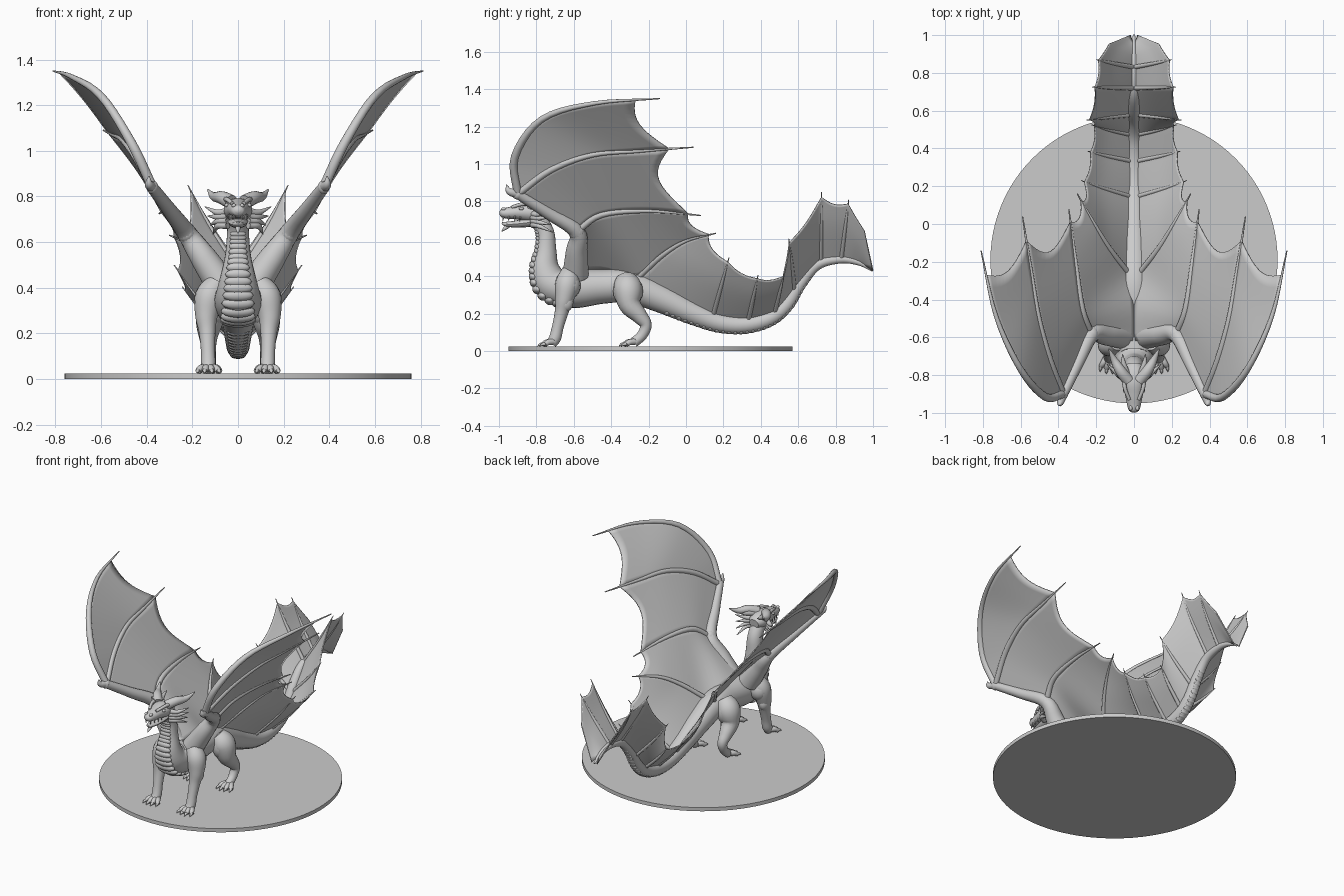
import bpy, bmesh, math
from mathutils import Vector, Matrix

cube = bpy.data.objects.get("Cube")
if cube:
    bpy.data.objects.remove(cube, do_unlink=True)

GREY = (0.6, 0.6, 0.6, 1)
stone = bpy.data.materials.new("stone grey")
stone.use_nodes = True
stone.diffuse_color = GREY
stone.node_tree.nodes["Principled BSDF"].inputs["Base Color"].default_value = GREY


def finish(name, bm, mirror=False, thickness=0, angle=50):
    """Turn a bmesh into a shaded object, with optional mirror and thickness."""
    bmesh.ops.recalc_face_normals(bm, faces=bm.faces)
    mesh = bpy.data.meshes.new(name)
    bm.to_mesh(mesh)
    bm.free()
    mesh.materials.append(stone)
    mesh.shade_smooth()
    mesh.set_sharp_from_angle(angle=math.radians(angle))
    obj = bpy.data.objects.new(name, mesh)
    bpy.context.collection.objects.link(obj)
    if thickness:
        solid = obj.modifiers.new("thickness", 'SOLIDIFY')
        solid.thickness = thickness
        solid.offset = 0
    if mirror:
        flip = obj.modifiers.new("mirror", 'MIRROR')
        flip.use_mirror_merge = False


def sample(path, t):
    """Smooth point on a path, t from start to end."""
    last = len(path) - 1
    s = min(max(t, 0), 1) * last
    i = min(int(s), last - 1)
    f = s - i
    b, c = Vector(path[i]), Vector(path[i + 1])
    a = Vector(path[i - 1]) if i else b * 2 - c
    d = Vector(path[i + 2]) if i + 2 <= last else c * 2 - b
    return 0.5 * (2 * b + (c - a) * f + (2 * a - 5 * b + 4 * c - d) * f ** 2
                  + (3 * b - a - 3 * c + d) * f ** 3)


def frame(path, t):
    """Centre, radius, sideways, belly and forward directions at t."""
    p = sample(path, t)
    fwd = (sample(path, t + 0.01) - sample(path, t - 0.01)).to_3d().normalized()
    side = Vector((1, 0, 0))
    side = (side - fwd * side.dot(fwd)).normalized()
    return p.to_3d(), max(p[3], 0.001), side, fwd.cross(side), fwd


def add_tube(bm, path, sides=12, per=5, squash=1):
    rings, count = [], (len(path) - 1) * per
    for k in range(count + 1):
        p, r, side, belly, _ = frame(path, k / count)
        angles = [math.tau * j / sides for j in range(sides)]
        rings.append([bm.verts.new(p + r * (side * math.cos(a) + belly * squash * math.sin(a)))
                      for a in angles])
    for low, high in zip(rings, rings[1:]):
        for j in range(sides):
            n = (j + 1) % sides
            bm.faces.new((low[j], low[n], high[n], high[j]))
    bm.faces.new(rings[0])
    bm.faces.new(rings[-1])


def tubes(name, paths, mirror=True, **options):
    bm = bmesh.new()
    for path in paths:
        add_tube(bm, path, **options)
    finish(name, bm, mirror)


def ball(bm, centre, size, axes=None):
    turn = Matrix(axes).transposed().to_4x4() if axes else Matrix()
    m = Matrix.Translation(centre) @ turn @ Matrix.Diagonal((*size, 1))
    bmesh.ops.create_uvsphere(bm, u_segments=16, v_segments=10, radius=1, matrix=m)


def balls(name, items):
    bm = bmesh.new()
    for centre, size in items:
        ball(bm, centre, size)
    finish(name, bm, True)


def taper(path, start, end):
    """Add a radius that stays full, then narrows to a point."""
    last = len(path) - 1
    return [(*p, start + (end - start) * (i / last) ** 2) for i, p in enumerate(path)]


def add_panel(bm, a, b, reach_a, reach_b, scoop, rows=20, cols=12):
    """Membrane stretched between two ribs with a scooped trailing edge."""
    grid = []
    for j in range(cols + 1):
        v = j / cols
        reach = reach_a + (reach_b - reach_a) * v - scoop * math.sin(math.pi * v)
        grid.append([bm.verts.new(sample(a, reach * i / rows).lerp(sample(b, reach * i / rows), v))
                     for i in range(rows + 1)])
    for one, two in zip(grid, grid[1:]):
        for i in range(rows):
            bm.faces.new((one[i], one[i + 1], two[i + 1], two[i]))


# Round base
bm = bmesh.new()
bmesh.ops.create_cone(bm, cap_ends=True, segments=96, radius1=0.76, radius2=0.76, depth=0.025,
                      matrix=Matrix.Translation((0, -0.19, 0.0125)))
finish("base_disc", bm, angle=30)

# Neck, torso and tail in one sweep: y, z, radius
spine = [(0, *p) for p in (
    (-.81, .73, .045), (-.755, .64, .048), (-.75, .54, .057), (-.755, .44, .08), (-.715, .36, .1),
    (-.6, .335, .105), (-.45, .345, .092), (-.3, .345, .088), (-.12, .275, .075), (.03, .205, .062),
    (.18, .15, .052), (.32, .14, .047), (.45, .175, .042), (.54, .25, .038), (.61, .36, .034),
    (.7, .46, .028), (.82, .49, .022), (.92, .475, .016), (1, .43, .006))]
tubes("body_neck_tail", [spine], mirror=False, sides=24)

# Overlapping belly plates on the neck front and tail underside
bm = bmesh.new()
for start, end, count, width, lift in ((.05, .26, 17, .75, .8), (.46, .8, 30, .7, .74)):
    for k in range(count):
        p, r, side, belly, fwd = frame(spine, start + (end - start) * k / (count - 1))
        tilt = (belly + fwd * 0.4).normalized()
        ball(bm, p + belly * r * lift, (r * width, r * .24 + .006, r * .28), (side, side.cross(tilt), tilt))
finish("belly_plates", bm)

# Head
tubes("skull", [[(0, -.74, .73, .035), (0, -.78, .735, .058), (0, -.84, .742, .062),
                 (0, -.9, .742, .048), (0, -.95, .738, .038), (0, -.985, .738, .028),
                 (0, -.998, .738, .01)]], mirror=False, sides=16, squash=.82)
tubes("lower_jaw", [[(0, -.79, .695, .045), (0, -.86, .685, .042), (0, -.93, .678, .03),
                     (0, -.97, .68, .02), (0, -.985, .686, .006)]], mirror=False, squash=.55)
tubes("chin_beard", [taper([(0, -.95, .67), (0, -.97, .655), (0, -.985, .64)], .012, .002)], mirror=False)
tubes("horns", [
    taper([(.03, -.83, .775), (.07, -.78, .795), (.105, -.72, .8), (.133, -.66, .83)], .032, .003),
    taper([(.035, -.8, .77), (.055, -.74, .785), (.06, -.69, .8)], .018, .002)])
tubes("cheek_spikes", [
    taper([(.045, -.82, z), (.09, -.79, z - .005), (.145 - k * .012, -.74 + k * .01, z + .02 - k * .02)],
          .017, .002) for k, z in enumerate((.735, .715, .695, .675))])
tubes("brow_ridges", [taper([(.025, -.93, .77), (.048, -.87, .787), (.052, -.81, .785)], .009, .014)])
balls("eyes", [((.05, -.88, .762), (.009, .013, .009))])
balls("nostrils", [((.018, -.975, .76), (.01, .014, .009))])
tubes("fangs", [taper([(x, y, .722), (x, y - .002, .712), (x, y - .004, .694)], .006, .001)
                for x, y in ((.017, -.975), (.027, -.945), (.034, -.915), (.038, -.885))], sides=6, per=2)

# Legs and feet
tubes("front_legs", [[(.09, -.62, .42, .05), (.125, -.635, .36, .064), (.138, -.65, .28, .05),
                      (.135, -.665, .21, .037), (.132, -.685, .13, .031), (.13, -.7, .07, .032),
                      (.13, -.72, .04, .028)]], sides=16)
tubes("hind_legs", [[(.06, -.32, .38, .06), (.105, -.31, .33, .078), (.125, -.3, .25, .06),
                     (.13, -.25, .19, .043), (.128, -.215, .14, .032), (.125, -.235, .085, .028),
                     (.125, -.28, .045, .027)]], sides=16)
balls("leg_muscles", [((.12, -.625, .35), (.064, .062, .07)), ((.15, -.645, .26), (.032, .043, .05)),
                      ((.1, -.31, .32), (.06, .08, .09))])
toes, claws = [], []
for x, y in ((.13, -.71), (.125, -.275)):
    for k in (-1.5, -.5, .5, 1.5):
        reach = .062 - abs(k) * .012
        tip = x + k * .03
        toes.append([(x + k * .012, y, .05, .017), (x + k * .022, y - reach * .6, .047, .016),
                     (tip, y - reach, .035, .013)])
        claws.append(taper([(tip, y - reach, .038), (tip + k * .002, y - reach - .015, .035),
                            (tip + k * .003, y - reach - .028, .026)], .01, .001))
tubes("toes", toes)
tubes("toe_claws", claws, sides=8, per=3)

# Wing arm
shoulder, elbow, wrist = (.07, -.59, .41), (.225, -.585, .64), (.375, -.9, .84)
tubes("wing_arms", [[(*shoulder, .07), (.15, -.585, .53, .058), (*elbow, .043),
                     (.3, -.74, .74, .033), (*wrist, .026)]], sides=16)
balls("wing_joints", [(elbow, (.042, .045, .045)), (wrist, (.026, .03, .03))])
tubes("wing_thumbs", [taper([wrist, (.39, -.945, .855), (.39, -.96, .89)], .024, .002)])

# Wing fingers
finger_top = [wrist, (.47, -.915, 1.04), (.6, -.77, 1.24), (.73, -.49, 1.325), (.81, -.14, 1.35)]
finger_mid = [wrist, (.445, -.72, .97), (.505, -.5, 1.05), (.545, -.25, 1.07), (.59, .04, 1.09)]
finger_low = [elbow, (.275, -.45, .73), (.31, -.2, .75), (.345, .08, .725)]
finger_hip = [(.03, -.26, .39), (.13, -.13, .51), (.21, 0, .59), (.3, .16, .63)]
tubes("wing_fingers", [taper(f, r, .003) for f, r in ((finger_top, .022), (finger_mid, .019),
                                                      (finger_low, .019), (finger_hip, .016))])

# Tail fin ribs: base y, z then tip x, y, z
ribs = [[(0, y, z), (tx * .6, y * .45 + ty * .55, z * .45 + tz * .55), (tx, ty, tz)]
        for y, z, tx, ty, tz in (
            (.14, .17, .28, .23, .5), (.33, .15, .245, .385, .405), (.47, .19, .225, .525, .415),
            (.58, .31, .25, .55, .6), (.72, .475, .22, .725, .85), (.83, .49, .2, .87, .81),
            (.9, .48, .13, .955, .64), (.95, .465, .02, 1, .43))]
tubes("tail_fin_ribs", [taper(rib, .013, .002) for rib in ribs[:-2]], sides=8)

# Wing membranes
back = [(0, -.62, .43), (0, -.44, .435)] + finger_hip
bm = bmesh.new()
add_panel(bm, finger_top, finger_mid, .91, .89, .05)
add_panel(bm, finger_mid, finger_low, .89, .92, .105)
add_panel(bm, finger_low, back, .92, .96, .05)
finish("wing_membranes", bm, True, .007)

# Tail fin membranes
bm = bmesh.new()
add_panel(bm, finger_hip, ribs[0], .92, .92, .08)
for one, two in zip(ribs[:-2], ribs[1:-2]):
    add_panel(bm, one, two, .92, .92, .07, cols=8)
add_panel(bm, ribs[-3], ribs[-2], .92, 1, .02, cols=6)
add_panel(bm, ribs[-2], ribs[-1], 1, 1, 0, cols=6)
bmesh.ops.remove_doubles(bm, verts=bm.verts, dist=1e-5)
finish("tail_fin_membranes", bm, True, .007)
